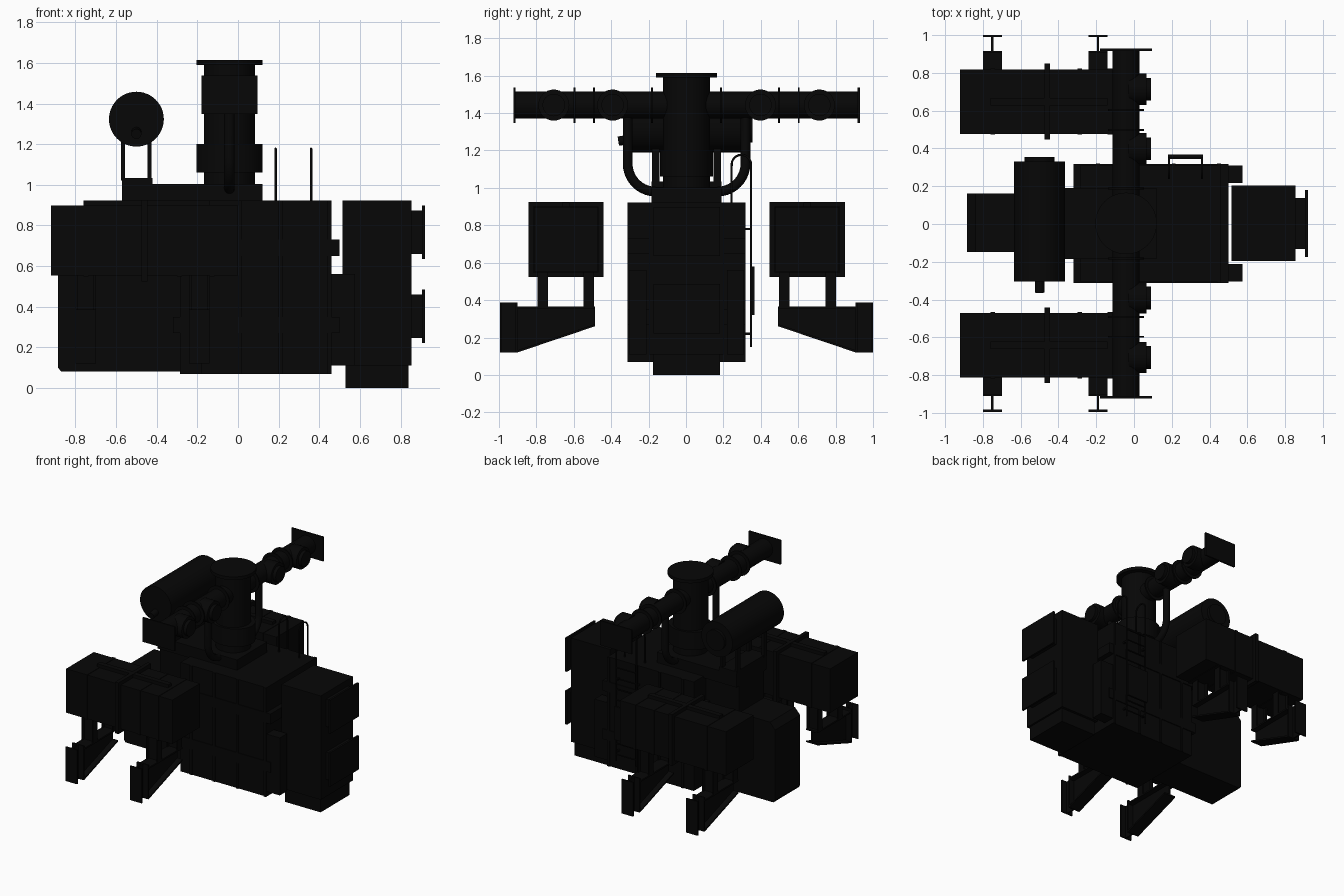
import bpy, bmesh, math
from mathutils import Vector

if "Cube" in bpy.data.objects:
    bpy.data.objects.remove(bpy.data.objects["Cube"])

CY = 0.003  # plane of symmetry in y
black = bpy.data.materials.new("dark_steel")
black.diffuse_color = (0.002, 0.002, 0.002, 1)
black.use_nodes = True
black.node_tree.nodes["Principled BSDF"].inputs["Base Color"].default_value = black.diffuse_color


def finish(name, bm):
    bmesh.ops.recalc_face_normals(bm, faces=bm.faces)
    me = bpy.data.meshes.new(name)
    bm.to_mesh(me)
    bm.free()
    ob = bpy.data.objects.new(name, me)
    me.materials.append(black)
    bpy.context.collection.objects.link(ob)
    return ob


def box(name, x0, x1, y0, y1, z0, z1):
    bm = bmesh.new()
    bmesh.ops.create_cube(bm, size=1)
    for v in bm.verts:
        v.co = Vector(((x0 + x1) / 2 + v.co.x * (x1 - x0),
                       CY + (y0 + y1) / 2 + v.co.y * (y1 - y0),
                       (z0 + z1) / 2 + v.co.z * (z1 - z0)))
    return finish(name, bm)


def smooth(ob):
    for o in bpy.context.selected_objects:
        o.select_set(False)
    ob.select_set(True)
    bpy.context.view_layer.objects.active = ob
    bpy.ops.object.shade_smooth_by_angle(angle=math.radians(35))


def cyl(name, a, b, r, n=32):
    a, b = Vector(a) + Vector((0, CY, 0)), Vector(b) + Vector((0, CY, 0))
    bm = bmesh.new()
    bmesh.ops.create_cone(bm, cap_ends=True, segments=n, radius1=r, radius2=r, depth=(b - a).length)
    rot = (b - a).to_track_quat('Z', 'Y')
    for v in bm.verts:
        v.co = rot @ v.co + (a + b) / 2
    ob = finish(name, bm)
    smooth(ob)
    return ob


def prism(name, pts, axis, c0, c1):
    """Extrude a profile: axis 'x' takes (y,z) points, axis 'y' takes (x,z) points."""
    bm = bmesh.new()
    mk = (lambda p, c: (c, p[0] + CY, p[1])) if axis == 'x' else (lambda p, c: (p[0], c + CY, p[1]))
    f = bm.faces.new([bm.verts.new(mk(p, c0)) for p in pts])
    ext = bmesh.ops.extrude_face_region(bm, geom=[f], use_keep_orig=True)
    shift = Vector((c1 - c0, 0, 0)) if axis == 'x' else Vector((0, c1 - c0, 0))
    bmesh.ops.translate(bm, vec=shift, verts=[g for g in ext['geom'] if isinstance(g, bmesh.types.BMVert)])
    return finish(name, bm)


def pipe(name, pts, r):
    cu = bpy.data.curves.new(name, 'CURVE')
    cu.dimensions = '3D'
    cu.bevel_depth, cu.bevel_resolution, cu.use_fill_caps = r, 4, True
    s = cu.splines.new('POLY')
    s.points.add(len(pts) - 1)
    for p, q in zip(s.points, pts):
        p.co = (q[0], q[1] + CY, q[2], 1)
    s.use_smooth = True
    ob = bpy.data.objects.new(name, cu)
    cu.materials.append(black)
    bpy.context.collection.objects.link(ob)


def arc(x, cy, cz, r, a0, a1, n=10):
    return [(x, cy + r * math.cos(math.radians(a0 + (a1 - a0) * i / n)),
             cz + r * math.sin(math.radians(a0 + (a1 - a0) * i / n))) for i in range(n + 1)]


# Main boiler casing with bands and stiffeners
box("main_casing", -0.285, 0.46, -0.308, 0.308, 0.07, 0.923)
for z in (0.27, 0.65):
    box("casing_band", -0.32, 0.50, -0.315, 0.315, z, z + 0.08)
for x in (-0.2, 0.0, 0.2, 0.44):
    box("casing_stiffener", x, x + 0.02, -0.316, 0.316, 0.07, 0.923)

# Furnace box with chamfered top, and the taller neck behind it
prism("furnace_box", [(-0.87, 0.08), (-0.885, 0.1), (-0.885, 0.65), (-0.84, 0.70),
                      (-0.28, 0.70), (-0.28, 0.08)], 'y', -0.152, 0.158)
box("furnace_neck", -0.57, -0.28, -0.152, 0.158, 0.69, 0.92)

# Roof platform and drum saddle
box("roof_platform", -0.42, 0.12, -0.187, 0.187, 0.91, 1.003)
box("drum_saddle_base", -0.57, -0.42, -0.187, 0.187, 0.91, 1.033)

# End box with two outlet flanges and foot
box("end_box", 0.515, 0.855, -0.2, 0.2, 0.11, 0.923)
box("end_box_foot", 0.53, 0.84, -0.18, 0.18, 0.0, 0.115)
for z in (0.353, 0.767):
    box("outlet_neck", 0.85, 0.91, -0.135, 0.135, z - 0.107, z + 0.107)
    box("outlet_flange", 0.905, 0.92, -0.178, 0.178, z - 0.132, z + 0.132)

# Steam drum along y with supports, manhole and nozzle
cyl("steam_drum", (-0.5, -0.308, 1.323), (-0.5, 0.328, 1.323), 0.135, n=48)
cyl("drum_manhole", (-0.5, 0.32, 1.323), (-0.5, 0.352, 1.323), 0.08)
cyl("drum_nozzle", (-0.5, -0.3, 1.26), (-0.5, -0.365, 1.25), 0.025, n=16)
for y in (-0.165, 0.165):
    for x in (-0.565, -0.435):
        box("drum_post", x - 0.01, x + 0.01, y - 0.02, y + 0.02, 1.02, 1.25)

# Stack with collar and top flange
sx = -0.042
cyl("stack", (sx, 0, 0.95), (sx, 0, 1.59), 0.126, n=48)
collar = cyl("stack_collar", (sx, 0, 1.06), (sx, 0, 1.2), 0.163, n=48)
for v in collar.data.vertices:
    v.co.y = CY + (v.co.y - CY) * 0.87
cyl("stack_flange", (sx, 0, 1.59), (sx, 0, 1.615), 0.163, n=48)

# Cross manifold with plates and valve discs
cyl("cross_manifold", (sx, -0.92, 1.443), (sx, 0.92, 1.443), 0.072)
for s in (-1, 1):
    for y in (0.185, 0.495, 0.6):
        cyl("manifold_ring", (sx, s * (y - 0.005), 1.443), (sx, s * (y + 0.005), 1.443), 0.095)
    box("manifold_end_plate", sx - 0.138, sx + 0.138, *sorted((s * 0.914, s * 0.926)), 1.348, 1.538)
    for y in (0.395, 0.71):
        cyl("valve_disc", (-0.03, s * y, 1.443), (0.065, s * y, 1.443), 0.083)
        cyl("valve_hub", (0.06, s * y, 1.443), (0.09, s * y, 1.443), 0.06)

    # Bent pipes from manifold down to the stack base
    pts = [(sx, s * 0.315, 1.42)] + [(sx, s * p[1], p[2]) for p in arc(sx, 0.165, 1.13, 0.15, 0, -90)]
    pipe("bent_pipe", pts + [(sx, s * 0.08, 0.98)], 0.026)

    # Side posts beside the end box
    box("casing_end_post", 0.455, 0.575, *sorted((s * 0.215, s * 0.307)), 0.11, 0.56)

    # Side duct with ribs and raised rear section
    ya, yb = sorted((s * 0.474, s * 0.816))
    box("side_duct", -0.92, 0.0, ya, yb, 0.553, 0.897)
    box("side_duct_rib", -0.475, -0.445, ya - 0.03, yb + 0.03, 0.523, 0.924)
    box("side_duct_top_bar", -0.76, -0.14, s * 0.645 - 0.02, s * 0.645 + 0.02, 0.89, 0.922)
    for x in (-0.76, -0.3, -0.14):
        box("side_duct_strap", x, x + 0.025, ya - 0.004, yb + 0.004, 0.549, 0.9)

    # Wall brackets: I-section post, tapered arm and duct legs
    for x in (-0.75, -0.19):
        box("bracket_wall_plate", x - 0.05, x + 0.05, *sorted((s * 0.986, s * 0.997)), 0.12, 0.387)
        box("bracket_post_flange", x - 0.05, x + 0.05, *sorted((s * 0.903, s * 0.914)), 0.12, 0.387)
        box("bracket_post_web", x - 0.006, x + 0.006, *sorted((s * 0.905, s * 0.99)), 0.12, 0.387)
        prism("bracket_arm_web", [(s * 0.905, 0.12), (s * 0.49, 0.26), (s * 0.49, 0.365),
                                  (s * 0.905, 0.365)], 'x', x - 0.006, x + 0.006)
        prism("bracket_arm_lower_flange", [(s * 0.905, 0.12), (s * 0.49, 0.26), (s * 0.49, 0.272),
                                           (s * 0.905, 0.132)], 'x', x - 0.05, x + 0.05)
        box("bracket_arm_top_flange", x - 0.05, x + 0.05, *sorted((s * 0.49, s * 0.905)), 0.355, 0.367)
        for y in (0.522, 0.77):
            ym, yp = s * y - 0.028, s * y + 0.028
            box("duct_leg_web", x - 0.05, x + 0.05, s * y - 0.006, s * y + 0.006, 0.36, 0.555)
            for dx in (-0.05, 0.04):
                box("duct_leg_flange", x + dx, x + dx + 0.01, ym, yp, 0.36, 0.555)

# Access ladder on the back with hooped top
for x in (0.185, 0.36):
    pipe("ladder_rail", [(x, 0.345, 0.15)] + arc(x, 0.293, 1.125, 0.052, 0, 180) + [(x, 0.24, 0.91)], 0.006)
    for z in (0.22, 0.78):
        box("ladder_standoff", x - 0.006, x + 0.006, 0.3, 0.345, z - 0.006, z + 0.006)
for i in range(9):
    z = 0.2 + i * 0.085
    pipe("ladder_rung", [(0.185, 0.345, z), (0.36, 0.345, z)], 0.005)
box("ladder_guard", 0.18, 0.365, 0.35, 0.364, 0.32, 0.58)
